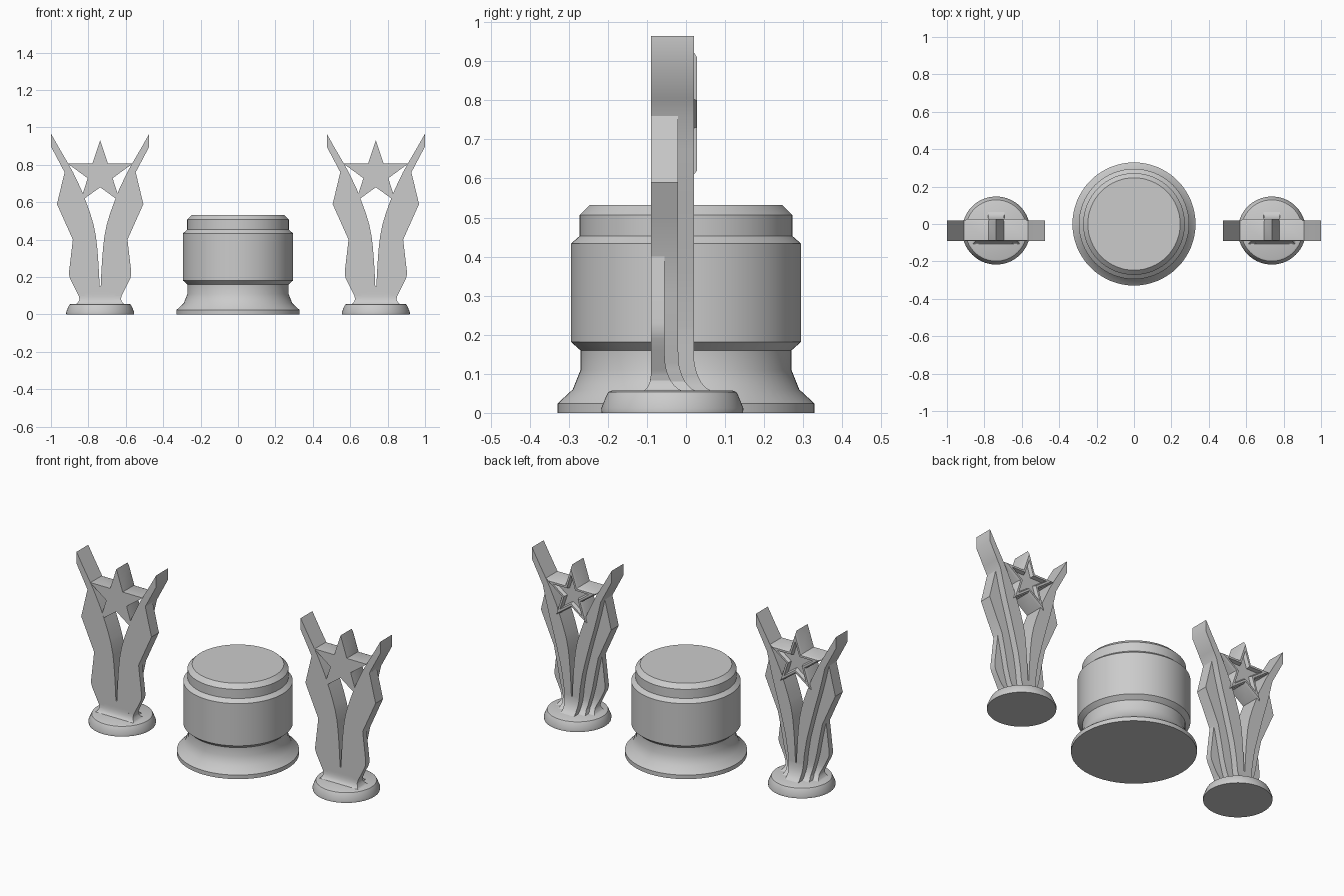
import bpy, bmesh
from math import sin, cos, pi, radians, sqrt
from mathutils import Vector

if "Cube" in bpy.data.objects:
    bpy.data.objects.remove(bpy.data.objects["Cube"])

TROPHY_X, TROPHY_Y = 0.737, -0.035
FRONT = -0.09


def finish(bm, name, loc=(0, 0, 0), angle=28):
    bmesh.ops.remove_doubles(bm, verts=bm.verts, dist=0.0002)
    bmesh.ops.recalc_face_normals(bm, faces=bm.faces)
    me = bpy.data.meshes.new(name)
    bm.to_mesh(me)
    bm.free()
    me.shade_smooth()
    me.set_sharp_from_angle(angle=radians(angle))
    ob = bpy.data.objects.new(name, me)
    ob.location = loc
    bpy.context.collection.objects.link(ob)
    return ob


def skin(bm, rings):
    """Bridge equal-sized rings of points and cap both ends."""
    vs = [[bm.verts.new(p) for p in r] for r in rings]
    n = len(vs[0])
    for a, b in zip(vs, vs[1:]):
        for i in range(n):
            j = (i + 1) % n
            bm.faces.new((a[i], a[j], b[j], b[i]))
    bm.faces.new(vs[0])
    bm.faces.new(vs[-1])


def turned(name, profile, loc, seg=64):
    bm = bmesh.new()
    skin(bm, [[(r * cos(2 * pi * i / seg), r * sin(2 * pi * i / seg), z)
               for i in range(seg)] for r, z in profile])
    return finish(bm, name, loc)


def lerp(table, z):
    for (z0, x0), (z1, x1) in zip(table, table[1:]):
        if z <= z1:
            return x0 + (x1 - x0) * (z - z0) / (z1 - z0)
    return table[-1][1]


def flare(z, start, amount):
    t = min(1, max(0, (start - z) / (start - 0.055)))
    return amount * (1 - sqrt(1 - t * t))


# Boundary curves between feathers: (height, half width)
EDGE_A = [(.05, 0), (.148, 0), (.15, .003), (.22, .006), (.30, .011), (.36, .016),
          (.42, .023), (.48, .035), (.54, .053), (.59, .071), (.67, .102),
          (.76, .145), (.805, .17), (.896, .223), (.965, .262)]
EDGE_B = [(.05, .045), (.08, .042), (.21, .055), (.30, .07), (.40, .095), (.50, .122),
          (.59, .148), (.67, .169), (.76, .19), (.896, .262), (.965, .262)]
EDGE_C = [(.05, .09), (.08, .079), (.12, .085), (.21, .108), (.30, .125), (.40, .146),
          (.59, .231), (.76, .19)]
EDGE_D = [(.05, .137), (.06, .122), (.07, .115), (.083, .111), (.10, .115), (.19, .160),
          (.21, .166), (.23, .166), (.40, .146)]

# name, inner edge, outer edge, tip height, back depth
FEATHERS = [("inner_feather", EDGE_A, EDGE_B, .965, .02),
            ("middle_feather", EDGE_B, EDGE_C, .76, -.02),
            ("outer_feather", EDGE_C, EDGE_D, .40, -.055)]


def feather(name, inner, outer, tip, back, side, tx):
    base = {.05, .057, .062, .07, .08, .095, .11, .13, .16}
    levels = sorted(z for z in base | {p[0] for p in inner + outer} if z <= tip)
    rings = []
    for z in levels:
        xi, xo = side * lerp(inner, z), side * lerp(outer, z)
        yf = FRONT - flare(z, .10, .025)
        yb = back + flare(z, .15, .055)
        rings.append([(xi, yf, z), (xo, yf, z), (xo, yb, z), (xi, yb, z)])
    bm = bmesh.new()
    skin(bm, rings)
    finish(bm, name, (tx, 0, 0))


def star_ring(scale, y):
    pts = []
    for i in range(10):
        r = scale * (.182 if i % 2 == 0 else .07)
        a = pi / 2 + i * pi / 5
        pts.append((r * cos(a), y, .75 + r * sin(a)))
    return pts


def star(tx):
    # bevelled rim on the back with a sunken star inside
    bm = bmesh.new()
    skin(bm, [star_ring(s, y) for s, y in
              [(1, FRONT + .0005), (1, .015), (.88, .028), (.68, .028), (.56, .008)]])
    finish(bm, "star", (tx, 0, 0))


# Central pedestal
turned("pedestal", [(.329, 0), (.329, .024), (.29, .06), (.27, .11), (.27, .16),
                    (.295, .182), (.295, .433), (.272, .453), (.272, .507),
                    (.247, .532)], (0, 0, 0))

# Two matching trophies
for tx in (-TROPHY_X, TROPHY_X):
    turned("trophy_base", [(.181, 0), (.182, .012), (.168, .046), (.164, .053),
                           (.155, .057)], (tx, TROPHY_Y, 0))
    for f in FEATHERS:
        for side in (-1, 1):
            feather(*f, side, tx)
    star(tx)
